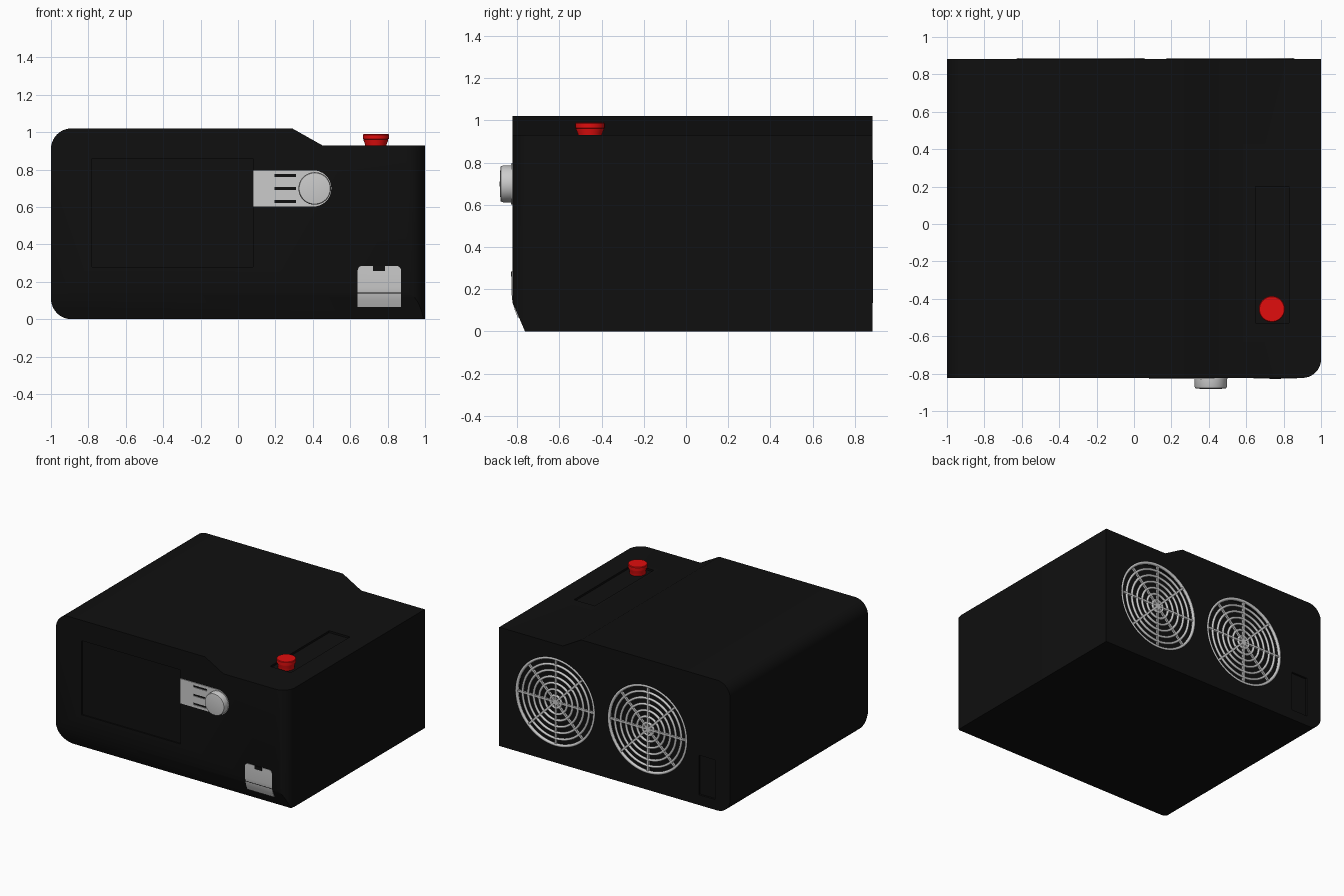
import bpy, bmesh
from math import sin, cos, pi, radians
from mathutils import Matrix, Vector

if "Cube" in bpy.data.objects:
    bpy.data.objects.remove(bpy.data.objects["Cube"])

FRONT, BACK = -0.823, 0.883


def material(name, col):
    m = bpy.data.materials.new(name)
    m.diffuse_color = (*col, 1)
    m.use_nodes = True
    m.node_tree.nodes["Principled BSDF"].inputs["Base Color"].default_value = m.diffuse_color
    return m


BLACK = material("black_plastic", (0.005, 0.005, 0.005))
RED = material("red_plastic", (0.75, 0.004, 0.004))


def finish(name, bm, mat=None):
    bmesh.ops.recalc_face_normals(bm, faces=bm.faces)
    me = bpy.data.meshes.new(name)
    bm.to_mesh(me)
    bm.free()
    ob = bpy.data.objects.new(name, me)
    bpy.context.collection.objects.link(ob)
    if mat:
        me.materials.append(mat)
    return ob


def prism(name, pts, axis, lo, hi, mat=None):
    """Extrude a 2D profile along an axis: x uses (y,z), y uses (x,z), z uses (x,y)."""
    i = "xyz".index(axis)

    def place(p, d):
        v = list(p)
        v.insert(i, d)
        return v
    bm = bmesh.new()
    f = bm.faces.new([bm.verts.new(place(p, lo)) for p in pts])
    ext = bmesh.ops.extrude_face_region(bm, geom=[f])
    off = Vector(place((0, 0), hi - lo))
    bmesh.ops.translate(bm, vec=off, verts=[g for g in ext["geom"] if isinstance(g, bmesh.types.BMVert)])
    return finish(name, bm, mat)


def rect(x0, x1, y0, y1):
    return [(x0, y0), (x1, y0), (x1, y1), (x0, y1)]


def arc(cx, cy, r, a0, a1, n=10):
    return [(cx + r * cos(radians(a0 + (a1 - a0) * i / n)),
             cy + r * sin(radians(a0 + (a1 - a0) * i / n))) for i in range(n + 1)]


def circle(cx, cy, r, n=64):
    return arc(cx, cy, r, 0, 360, n)[:-1]


def boolean(ob, cutter, op="DIFFERENCE"):
    m = ob.modifiers.new("cut", "BOOLEAN")
    m.operation, m.object, m.solver = op, cutter, "EXACT"
    bpy.context.view_layer.objects.active = ob
    bpy.ops.object.modifier_apply(modifier=m.name)
    bpy.data.objects.remove(cutter, do_unlink=True)


def smooth(ob, angle=30):
    bpy.ops.object.select_all(action="DESELECT")
    ob.select_set(True)
    bpy.context.view_layer.objects.active = ob
    bpy.ops.object.shade_smooth_by_angle(angle=radians(angle))


def lathe(name, prof, loc, rot=Matrix(), mat=None, n=48):
    """Spin an (r, z) profile around z, then rotate and move it."""
    bm = bmesh.new()
    vs = [bm.verts.new((r, 0, z)) for r, z in prof]
    es = [bm.edges.new(p) for p in zip(vs, vs[1:])]
    bmesh.ops.spin(bm, geom=vs + es, axis=(0, 0, 1), cent=(0, 0, 0), angle=2 * pi, steps=n)
    bmesh.ops.remove_doubles(bm, verts=bm.verts, dist=1e-5)
    bm.transform(Matrix.Translation(loc) @ rot)
    ob = finish(name, bm, mat)
    smooth(ob)
    return ob


# Housing: front profile, cut by the side profile and the plan outline
side = (arc(-0.89, 0.11, 0.11, 180, 270) + [(1, 0), (1, 0.93), (0.45, 0.93), (0.29, 1.02)]
        + arc(-0.89, 0.91, 0.11, 90, 180))
body = prism("housing", side, "y", FRONT, BACK, BLACK)
boolean(body, prism("chamfer_tool", [(-0.763, -0.1), (-0.763, 0), (FRONT, 0.14), (FRONT - 0.1, 0.14),
                                     (FRONT - 0.1, -0.1)], "x", -1.2, 1.2))
boolean(body, prism("corner_tool", arc(0.9, FRONT + 0.1, 0.1, -90, 0) + [(1.1, FRONT + 0.1),
                                   (1.1, FRONT - 0.1), (0.9, FRONT - 0.1)], "z", -0.1, 1.2))

# Recesses: front panel, top button slot, rear socket, fan openings
boolean(body, prism("panel_tool", rect(-0.78, 0.08, 0.28, 0.86), "y", FRONT - 0.1, FRONT + 0.01))
boolean(body, prism("slot_tool", rect(0.65, 0.83, -0.53, 0.20), "z", 0.915, 1.1))
boolean(body, prism("socket_tool", rect(-0.87, -0.73, 0.08, 0.39), "y", BACK - 0.015, BACK + 0.1))
FANS = [(0.515, 0.473), (-0.285, 0.473)]
for cx, cz in FANS:
    boolean(body, prism("fan_tool", circle(cx, cz, 0.335), "y", BACK - 0.04, BACK + 0.1))
smooth(body)

# Fan grilles: concentric rings, hub and eight spokes
for k, (cx, cz) in enumerate(FANS):
    at = Vector((cx, BACK - 0.008, cz))
    tilt = Matrix.Rotation(pi / 2, 4, "X")
    bm = bmesh.new()
    for r in (0.335, 0.287, 0.239, 0.191, 0.143, 0.095, 0.047):
        w = 0.012 if r > 0.3 else 0.010
        vs = [bm.verts.new((r + w * cos(a * pi / 4), 0, w * sin(a * pi / 4))) for a in range(8)]
        es = [bm.edges.new((vs[i], vs[(i + 1) % 8])) for i in range(8)]
        bmesh.ops.spin(bm, geom=vs + es, axis=(0, 0, 1), cent=(0, 0, 0), angle=2 * pi, steps=64)
    bmesh.ops.remove_doubles(bm, verts=bm.verts, dist=1e-5)
    for i in range(4):
        m = Matrix.Rotation(i * pi / 4, 4, "Z") @ Matrix.Diagonal((0.67, 0.016, 0.016, 1))
        bmesh.ops.create_cube(bm, size=1, matrix=m)
    bm.transform(Matrix.Translation(at) @ tilt)
    smooth(finish(f"fan_grille_{k + 1}", bm), 50)

# Button with flared cap and neck
lathe("button", [(0, 0.91), (0.058, 0.91), (0.058, 0.937), (0.066, 0.957), (0.066, 0.962),
                 (0.070, 0.964), (0.070, 0.986), (0.066, 0.990), (0, 0.990)], (0.737, -0.455, 0), mat=RED)

# Latch plate with three slots, and its round knob
latch = prism("latch_plate", [(0.08, 0.602)] + arc(0.402, 0.699, 0.097, -90, 90, 24) + [(0.08, 0.796)],
              "y", FRONT - 0.006, FRONT + 0.012)
for z in (0.63, 0.699, 0.767):
    boolean(latch, prism("slit_tool", rect(0.195, 0.31, z - 0.008, z + 0.008), "y", -1, 0))
smooth(latch)
lathe("latch_knob", [(0, 0), (0.087, 0), (0.087, 0.045), (0.083, 0.055), (0.05, 0.059), (0, 0.060)],
      (0.41, FRONT, 0.699), Matrix.Rotation(pi / 2, 4, "X"))

# Lower cover: bent sheet that follows the chamfer, with rounded top and a notch
bend = [(FRONT - 0.003, 0.30), (FRONT - 0.003, 0.17), (FRONT + 0.001, 0.135), (FRONT + 0.012, 0.10),
        (-0.795, 0.06), (-0.775, 0.06), (FRONT + 0.02, 0.17), (FRONT + 0.02, 0.30)]
cover = prism("lower_cover", bend, "x", 0.6, 0.9)
outline = ([(0.64, 0.066), (0.872, 0.066)] + arc(0.847, 0.26, 0.025, 0, 90, 6)
           + [(0.787, 0.285), (0.787, 0.258), (0.722, 0.258), (0.722, 0.285)]
           + arc(0.665, 0.26, 0.025, 90, 180, 6))
boolean(cover, prism("outline_tool", outline, "y", -1, -0.7), "INTERSECT")
smooth(cover)
prism("cover_tab", rect(0.724, 0.785, 0.26, 0.285), "y", FRONT - 0.006, FRONT + 0.01, BLACK)
